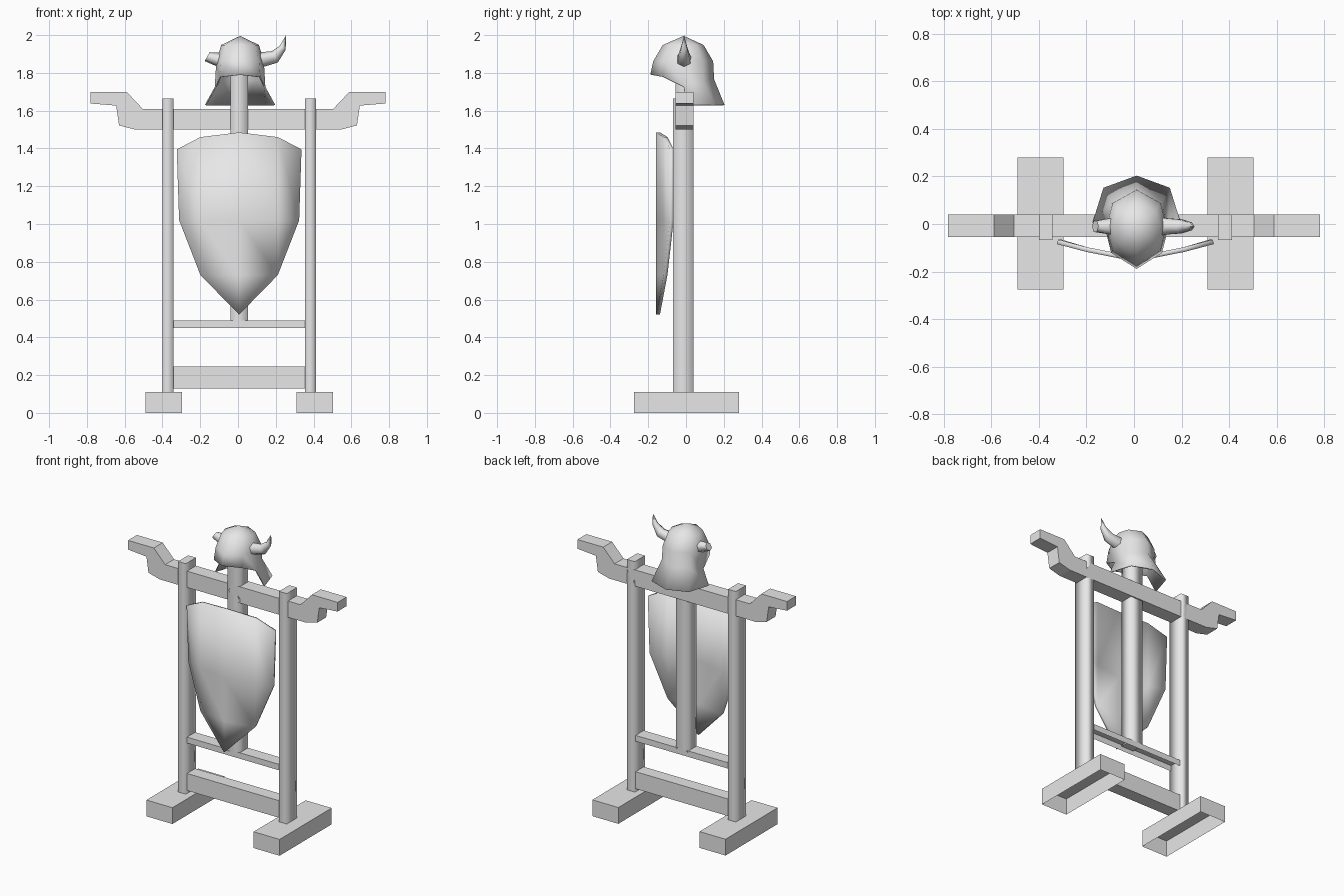
import bpy, bmesh
from math import sin, cos, pi, radians
from mathutils import Vector

cube = bpy.data.objects.get("Cube")
if cube:
    bpy.data.objects.remove(cube, do_unlink=True)

grey = bpy.data.materials.new("plain grey")
grey.use_nodes = True
grey.diffuse_color = (0.8, 0.8, 0.8, 1)
grey.node_tree.nodes["Principled BSDF"].inputs["Base Color"].default_value = (0.8, 0.8, 0.8, 1)

MID = 0.006  # shared centre line of the stand


def finish(name, bm, recalc=True):
    if recalc:
        bmesh.ops.recalc_face_normals(bm, faces=bm.faces)
    mesh = bpy.data.meshes.new(name)
    bm.to_mesh(mesh)
    bm.free()
    mesh.materials.append(grey)
    obj = bpy.data.objects.new(name, mesh)
    bpy.context.collection.objects.link(obj)
    return obj


def smooth(obj, angle):
    bpy.ops.object.select_all(action='DESELECT')
    obj.select_set(True)
    bpy.context.view_layer.objects.active = obj
    bpy.ops.object.shade_smooth_by_angle(angle=radians(angle))


def box(name, x, y, z, open_bottom=False, round_sides=False):
    bm = bmesh.new()
    bmesh.ops.create_cube(bm, size=1)
    for v in bm.verts:
        v.co = [r[0] if c < 0 else r[1] for c, r in zip(v.co, (x, y, z))]
    bm.normal_update()
    if open_bottom:
        low = [f for f in bm.faces if f.normal.z < -0.9]
        bmesh.ops.delete(bm, geom=low, context='FACES_ONLY')
    if round_sides:
        for f in bm.faces:
            f.smooth = abs(f.normal.z) < 0.5
        for e in bm.edges:
            e.smooth = abs(e.verts[0].co.z - e.verts[1].co.z) > 0.1
    return finish(name, bm, recalc=False)


def thicken(obj, amount):
    mod = obj.modifiers.new("thickness", 'SOLIDIFY')
    mod.thickness = amount
    mod.offset = 0


# Feet and uprights
for side, s in (("right", -1), ("left", 1)):
    cx = MID + 0.4 * s
    box(side + "_foot", (cx - 0.097, cx + 0.097), (-0.275, 0.28), (0, 0.11), open_bottom=True)
    px = MID + 0.377 * s
    box(side + "_post", (px - 0.029, px + 0.029), (-0.068, 0.04), (0.11, 1.665), round_sides=True)

# Cross bars and centre post
box("lower_bar", (-0.35, 0.36), (-0.055, 0.032), (0.13, 0.245))
box("thin_bar", (-0.35, 0.36), (-0.055, 0.032), (0.45, 0.49), open_bottom=True)
box("centre_post", (MID - 0.046, MID + 0.046), (-0.055, 0.032), (0.48, 1.85), round_sides=True)

# Shoulder beam with stepped arms
half = [(0.505, 1.61), (0.59, 1.70), (0.782, 1.70), (0.782, 1.638),
        (0.645, 1.627), (0.63, 1.522), (0.545, 1.50)]
outline = half + [(-x, z) for x, z in reversed(half)]
bm = bmesh.new()
face = bm.faces.new([bm.verts.new((x, -0.055, z)) for x, z in outline])
arm = bmesh.ops.extrude_face_region(bm, geom=[face])
bmesh.ops.translate(bm, vec=(0, 0.095, 0), verts=[g for g in arm["geom"] if isinstance(g, bmesh.types.BMVert)])
finish("shoulder_beam", bm)

# Curved shield: columns from edge to edge, each a list of heights
inner, outer = [1.46, 1.02, 0.73], [1.395, 1.02]
columns = [(-0.315, -0.075, outer), (-0.203, -0.108, inner),
           (0, -0.148, [1.485, 1.02, 0.73, 0.52]),
           (0.203, -0.108, inner), (0.315, -0.075, outer)]
bm = bmesh.new()
cols = []
for x, y, heights in columns:
    cols.append([bm.verts.new((MID + x * (1 if i == 1 or abs(x) < 0.3 else 1.04), y, z))
                 for i, z in enumerate(heights)])
for a, b in zip(cols, cols[1:]):
    n = min(len(a), len(b))
    for i in range(n - 1):
        bm.faces.new((a[i], a[i + 1], b[i + 1], b[i]))
    long = a if len(a) > n else b
    bm.faces.new((a[n - 1], long[n], b[n - 1]))
shield = finish("shield", bm)
thicken(shield, 0.02)
smooth(shield, 40)

# Helmet: eight-sided dome, peaked at the front, with a flared neck guard
quarter = [(0, -1), (0.8, -0.6), (1, 0.05), (0.8, 0.65), (0, 1)]
ring_dirs = quarter + [(-x, y) for x, y in quarter[3:0:-1]]
rim_z = [1.79, 1.778, 1.725, 1.76, 1.765]
rim_z += rim_z[3:0:-1]
CX = 0.011
bm = bmesh.new()


def helmet_ring(half_x, y0, y1, heights):
    cy, ry = (y0 + y1) / 2, (y1 - y0) / 2
    return [bm.verts.new((CX + dx * half_x, cy + dy * ry, z))
            for (dx, dy), z in zip(ring_dirs, heights)]


rings = [helmet_ring(0.097, -0.12, 0.09, [1.945] * 8),
         helmet_ring(0.122, -0.17, 0.14, [1.86] * 8),
         helmet_ring(0.13, -0.185, 0.145, rim_z)]
crown = bm.verts.new((CX, -0.012, 1.992))
for i in range(8):
    j = (i + 1) % 8
    bm.faces.new((crown, rings[0][i], rings[0][j]))
    for a, b in zip(rings, rings[1:]):
        bm.faces.new((a[i], b[i], b[j], a[j]))
guard = [(0.182, 0.005), (0.137, 0.15), (0, 0.2), (-0.137, 0.15), (-0.182, 0.005)]
hem = [bm.verts.new((CX + x, y, 1.63)) for x, y in guard]
for i in range(4):
    bm.faces.new((rings[2][i + 2], hem[i], hem[i + 1], rings[2][i + 3]))
helmet = finish("helmet", bm)
thicken(helmet, 0.008)
smooth(helmet, 60)


# Horns: six-sided rings given as x, z, radius, heading in degrees
def horn(name, path):
    bm = bmesh.new()
    loops = []
    for x, z, r, heading in path:
        t = radians(heading)
        up = Vector((-sin(t), 0, cos(t)))
        loops.append([bm.verts.new(Vector((x, -0.01, z)) + up * r * cos(k * pi / 3)
                                   + Vector((0, r * sin(k * pi / 3), 0))) for k in range(6)])
    for a, b in zip(loops, loops[1:]):
        for k in range(6):
            bm.faces.new((a[k], a[k - 1], b[k - 1], b[k]))
    bm.faces.new(loops[0])
    bm.faces.new(loops[-1])
    smooth(finish(name, bm), 65)


horn("left_horn", [(0.10, 1.864, 0.043, 0), (0.195, 1.885, 0.034, 28),
                   (0.236, 1.932, 0.019, 58), (0.254, 1.997, 0.001, 75)])
horn("right_horn_stub", [(-0.08, 1.864, 0.043, 180), (-0.163, 1.886, 0.027, 150)])
